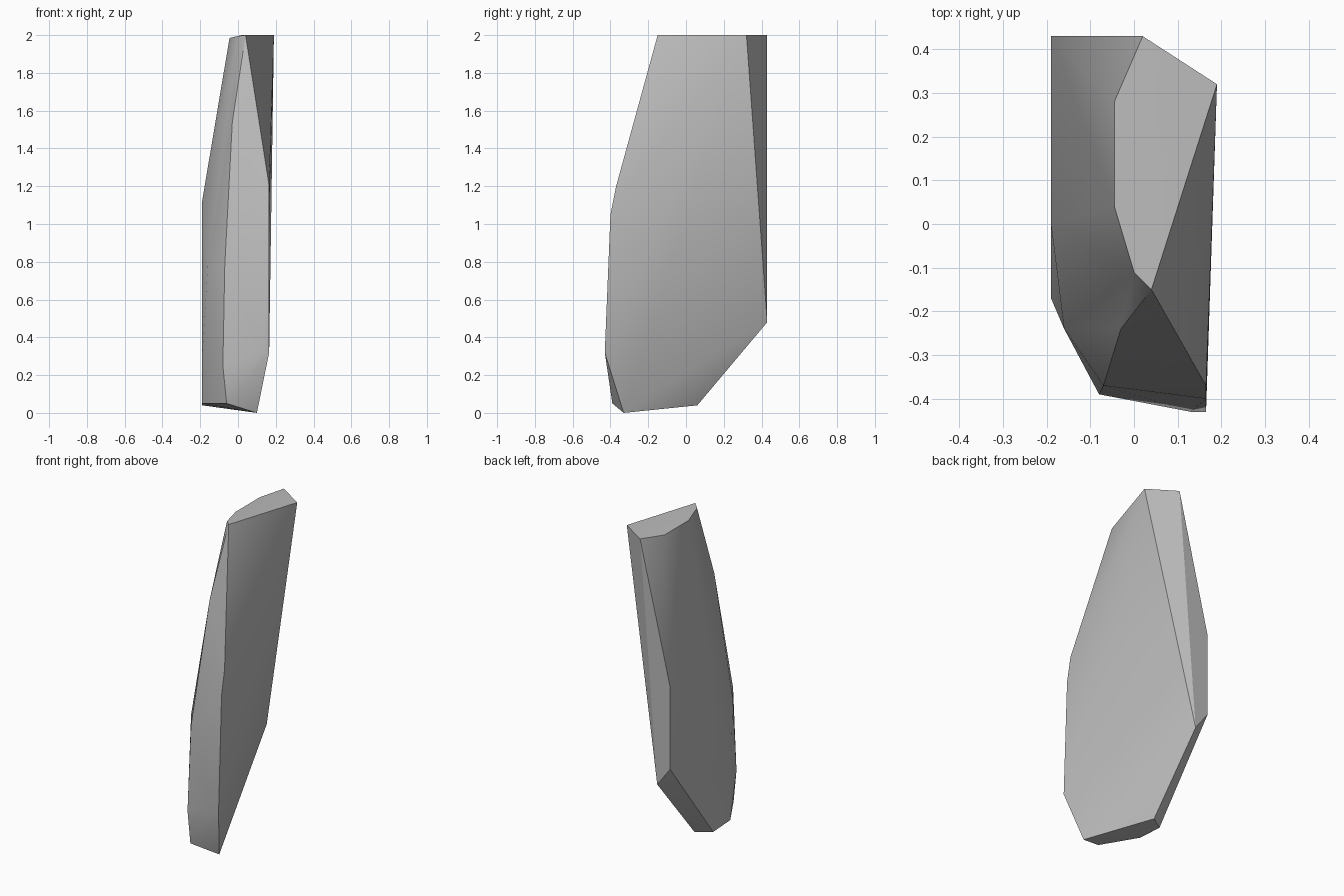
import bpy
import bmesh
import math

# Remove the default cube
cube = bpy.data.objects.get("Cube")
if cube:
    bpy.data.objects.remove(cube, do_unlink=True)


def flat_material(name, colour):
    mat = bpy.data.materials.new(name)
    mat.use_nodes = True
    mat.diffuse_color = colour
    mat.node_tree.nodes["Principled BSDF"].inputs["Base Color"].default_value = colour
    return mat


def hull_object(name, corners, material):
    """Chisel a faceted stone as the convex hull of its corner points."""
    mesh = bpy.data.meshes.new(name)
    bm = bmesh.new()
    for corner in corners:
        bm.verts.new(corner)
    result = bmesh.ops.convex_hull(bm, input=bm.verts)
    inner = {g for g in result["geom_interior"] + result["geom_unused"]
             if isinstance(g, bmesh.types.BMVert)}
    bmesh.ops.delete(bm, geom=list(inner), context="VERTS")
    bmesh.ops.recalc_face_normals(bm, faces=bm.faces)
    bm.to_mesh(mesh)
    bm.free()
    mesh.materials.append(material)
    obj = bpy.data.objects.new(name, mesh)
    bpy.context.collection.objects.link(obj)
    return obj


# Flat cut at the top of the shard
top_cut = [(0.04, -0.15, 2), (0.19, 0.32, 2), (0.02, 0.43, 2),
           (-0.045, 0.28, 1.985), (-0.045, 0.04, 1.985), (0, -0.11, 1.995)]
# Narrow front side, from the shoulder down
front_side = [(-0.03, -0.24, 1.54), (0.165, -0.37, 1.2), (0.165, -0.4, 1.05),
              (-0.07, -0.37, 0.78), (0.165, -0.43, 0.32), (0.13, -0.43, 0.32),
              (-0.08, -0.39, 0.25)]
# Outer edge of the broad flat side facing -x
broad_side = [(-0.19, 0.43, 1.12), (-0.19, 0, 1.12), (-0.16, -0.24, 0.78),
              (-0.19, -0.17, 0.28), (-0.19, 0.43, 0.6)]
# Lower rear corner and the small slanted base
base = [(-0.1, 0.43, 0.48), (-0.1, 0.06, 0.04), (-0.19, 0, 0.04),
        (-0.19, -0.17, 0.05), (-0.06, -0.39, 0.05), (0.1, -0.33, 0)]

stone = flat_material("stone_grey", (0.5, 0.5, 0.5, 1))
shard = hull_object("rock_shard", top_cut + front_side + broad_side + base, stone)

# Soft shading across shallow facets, crisp at the strong edges
bpy.ops.object.select_all(action="DESELECT")
shard.select_set(True)
bpy.context.view_layer.objects.active = shard
bpy.ops.object.shade_smooth_by_angle(angle=math.radians(30))
